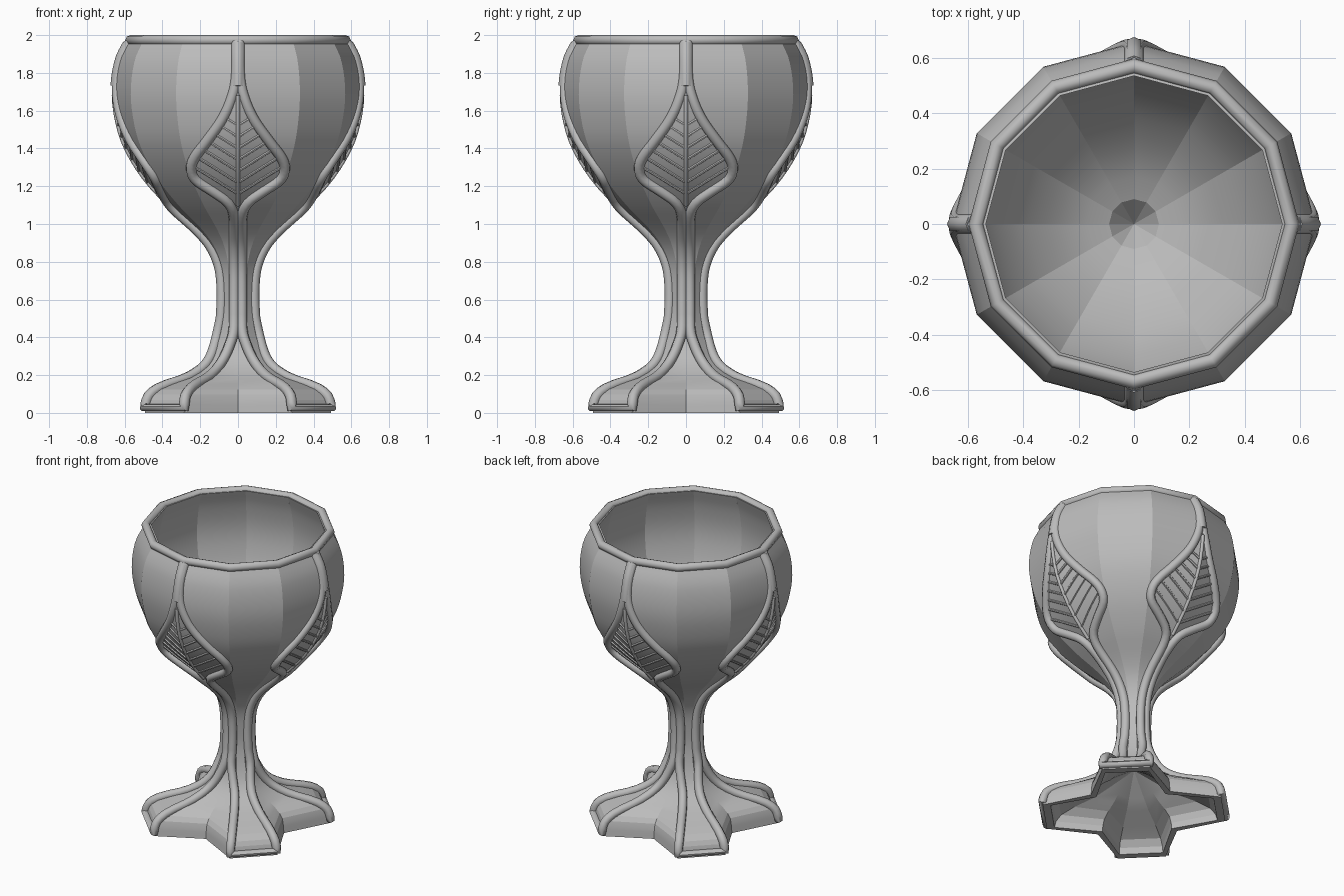
import bpy, bmesh, math
from mathutils import Vector

cube = bpy.data.objects.get("Cube")
if cube:
    bpy.data.objects.remove(cube, do_unlink=True)

metal = bpy.data.materials.new("grey_metal")
metal.use_nodes = True
metal.diffuse_color = (0.5, 0.5, 0.5, 1)
metal.node_tree.nodes["Principled BSDF"].inputs["Base Color"].default_value = (0.5, 0.5, 0.5, 1)


def smooth_value(table, t):
    """Smooth interpolation through (key, value) pairs."""
    if t <= table[0][0]:
        return table[0][1]
    if t >= table[-1][0]:
        return table[-1][1]
    i = max(k for k in range(len(table) - 1) if table[k][0] <= t)

    def slope(k):
        a, b = table[max(k - 1, 0)], table[min(k + 1, len(table) - 1)]
        return (b[1] - a[1]) / (b[0] - a[0])
    (x0, y0), (x1, y1) = table[i], table[i + 1]
    h = x1 - x0
    s = (t - x0) / h
    return ((1 + 2 * s) * (1 - s) ** 2 * y0 + s * (1 - s) ** 2 * h * slope(i)
            + s * s * (3 - 2 * s) * y1 + s * s * (s - 1) * h * slope(i + 1))


# Profiles as (height, radius): shared cup, foot notch and foot arm corner
CUP = [(0.5, .09), (.65, .085), (.78, .1), (.89, .15), (.98, .23), (1.1, .365), (1.25, .5),
       (1.42, .6), (1.58, .645), (1.72, .655), (1.87, .63), (1.97, .58)]
NOTCH = [(0, .345), (.1, .33), (.15, .285), (.2, .22), (.3, .135), (.4, .1)] + CUP
CORNER = [(0, .57), (.06, .558), (.1, .535), (.14, .465), (.185, .315), (.25, .2),
          (.34, .135)] + CUP
INSIDE = [(.98, .09), (1.03, .2), (1.12, .32), (1.25, .44), (1.42, .54), (1.58, .585),
          (1.72, .595), (1.87, .572), (1.98, .535)]


def finish(obj, name, angle):
    obj.name = name
    obj.data.materials.clear()
    obj.data.materials.append(metal)
    bpy.ops.object.select_all(action='DESELECT')
    obj.select_set(True)
    bpy.context.view_layer.objects.active = obj
    bpy.ops.object.shade_smooth_by_angle(angle=math.radians(angle))


def tubes(name, paths, radius, cyclic=False, sides=2):
    """Round tubes along a list of paths, as one mesh."""
    data = bpy.data.curves.new(name, 'CURVE')
    data.dimensions = '3D'
    data.bevel_depth = radius
    data.bevel_resolution = sides
    data.use_fill_caps = True
    for path in paths:
        spline = data.splines.new('POLY')
        spline.points.add(len(path) - 1)
        for point, co in zip(spline.points, path):
            point.co = (*co, 1)
        spline.use_cyclic_u = cyclic
    obj = bpy.data.objects.new(name, data)
    bpy.context.collection.objects.link(obj)
    bpy.ops.object.select_all(action='DESELECT')
    obj.select_set(True)
    bpy.context.view_layer.objects.active = obj
    bpy.ops.object.convert(target='MESH')
    finish(bpy.context.object, name, 50)


def polar(r, degrees, z):
    a = math.radians(degrees)
    return Vector((r * math.cos(a), r * math.sin(a), z))


def on_cup(x, z, lift):
    """Point on the twelve-sided cup around the +x axis, at sideways distance x."""
    r = smooth_value(NOTCH, z)
    angle = math.degrees(math.asin(min(1, x / r)))
    flat = math.cos(math.radians(15)) / math.cos(math.radians(abs(angle) % 30 - 15))
    return polar(r * flat + lift, angle, z)


def turned(path, degrees, side=1):
    c, s = math.cos(math.radians(degrees)), math.sin(math.radians(degrees))
    return [Vector((p.x * c - side * p.y * s, p.x * s + side * p.y * c, p.z)) for p in path]


# Cup body: underside, foot, stem, bowl and inside as one twelve-sided loft
rings = []
for z in (.2, .16, .12, .08, .04, 0):
    rings.append((z, smooth_value(NOTCH, z + .03) - .04, smooth_value(CORNER, z + .03) - .045))
for i in range(56):
    z = 1.97 * (i / 55) ** 1.15
    rings.append((z, smooth_value(NOTCH, z), smooth_value(CORNER, z)))
for i in range(30):
    z = 1.98 - (1.98 - .98) * i / 29
    rings.append((z, smooth_value(INSIDE, z), smooth_value(INSIDE, z)))

bm = bmesh.new()
loops = [[bm.verts.new(polar(n if k % 3 == 0 else c, 30 * k, z)) for k in range(12)]
         for z, n, c in rings]
for a, b in zip(loops, loops[1:]):
    for k in range(12):
        j = (k + 1) % 12
        bm.faces.new((a[k], a[j], b[j], b[k]))
for loop, z in ((loops[0], .3), (loops[-1], .88)):
    tip = bm.verts.new((0, 0, z))
    for k in range(12):
        bm.faces.new((loop[k], loop[(k + 1) % 12], tip))
bmesh.ops.recalc_face_normals(bm, faces=bm.faces)
mesh = bpy.data.meshes.new("cup_body")
bm.to_mesh(mesh)
bm.free()
body = bpy.data.objects.new("cup_body", mesh)
bpy.context.collection.objects.link(body)
finish(body, "cup_body", 12)

# Rim
tubes("rim", [[polar(.57, 30 * k, 1.973) for k in range(12)]], .027, cyclic=True)

# Vines: each runs round a foot arm, up the stem and round two half leaves
OUTLINE = [(.5, .02), (.95, .02), (1.06, .026), (1.12, .06), (1.175, .14), (1.235, .225),
           (1.3, .248), (1.36, .228), (1.43, .176), (1.56, .082), (1.68, .03), (1.78, .01),
           (1.96, .008)]
half = []
for i in range(22):
    z = .028 + (.46 - .028) * i / 21
    drift = smooth_value([(0, 30), (.24, 30), (.34, 22), (.42, 13), (.46, 12)], z)
    r = smooth_value(CORNER, z)
    half.append(polar(r + .004, drift, z))
for i in range(70):
    z = .5 + (1.96 - .5) * i / 69
    lift = smooth_value([(1.3, .006), (1.7, -.01)], z)
    half.append(on_cup(smooth_value(OUTLINE, z), z, lift))
vines = []
for q in range(4):
    right = turned(half, 90 * q)
    left = turned(half, 90 * q + 90, -1)
    vines.append(right[::-1] + left)
tubes("vines", vines, .028)

# Leaf stalks: the vines joined into one thicker stalk up to the rim
stalk = [on_cup(0, 1.73 + .22 * i / 10, -.012) for i in range(11)]
tubes("leaf_stalks", [turned(stalk, 90 * q) for q in range(4)], .033)

# Leaf ribs: a midrib and slanted veins that stop at the leaf outline
rib = [on_cup(0, 1.1 + .58 * i / 12, .002) for i in range(13)]
tubes("leaf_midribs", [turned(rib, 90 * q) for q in range(4)], .011)
veins = []
for i in range(7):
    start = 1.16 + .06 * i
    x, path = 0, []
    while x < smooth_value(OUTLINE, start + .6 * x) - .01:
        path.append(on_cup(x, start + .6 * x, .001))
        x += .012
    for q in range(4):
        veins += [turned(path, 90 * q, side) for side in (1, -1)]
tubes("leaf_veins", veins, .008, sides=1)
